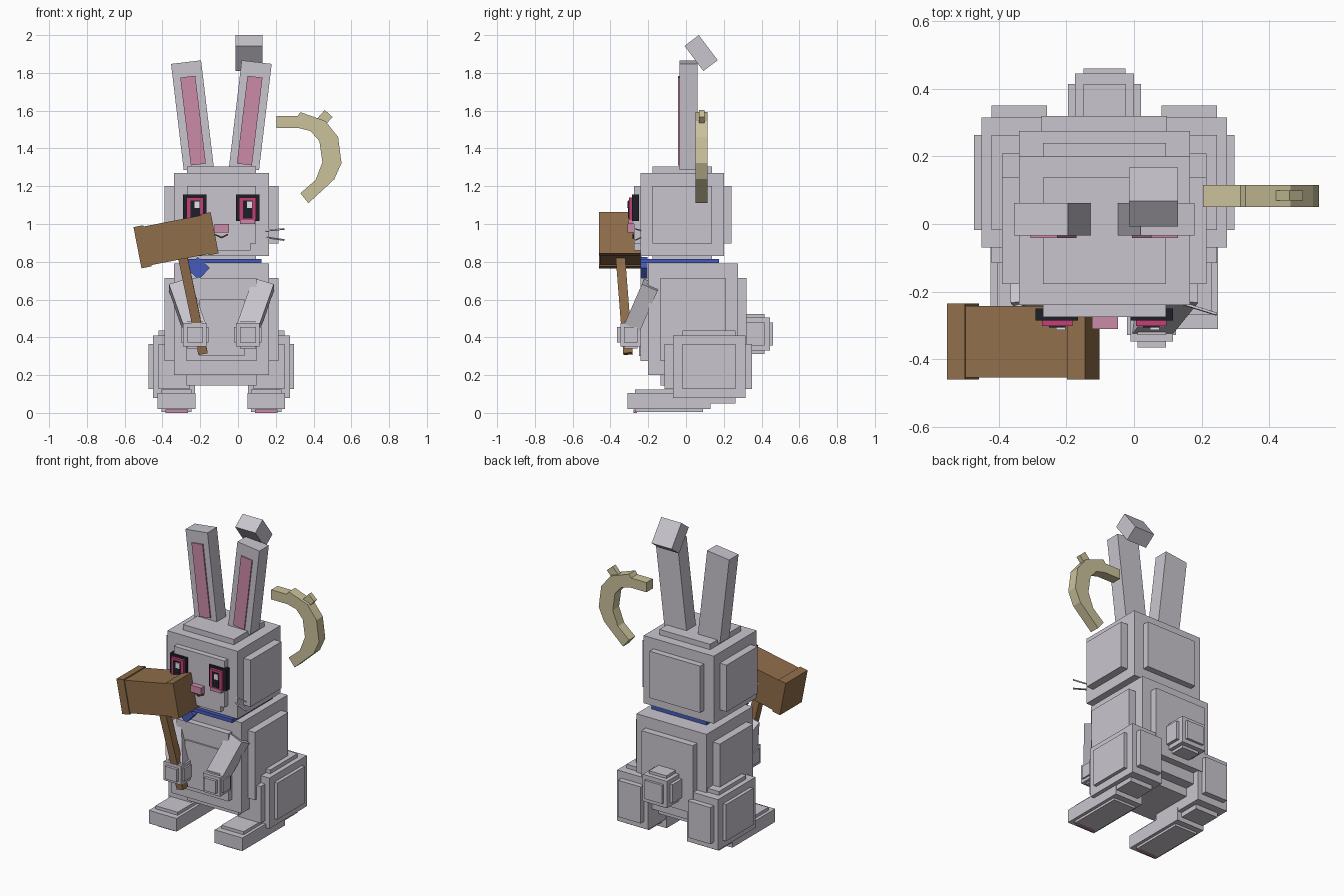
import bpy, bmesh, math
from mathutils import Matrix, Vector

cube = bpy.data.objects.get("Cube")
if cube:
    bpy.data.objects.remove(cube, do_unlink=True)

CX = -0.088  # symmetry plane of the animal


def material(name, rgb):
    m = bpy.data.materials.new(name)
    m.use_nodes = True
    m.diffuse_color = (*rgb, 1)
    bsdf = m.node_tree.nodes["Principled BSDF"]
    bsdf.inputs["Base Color"].default_value = (*rgb, 1)
    bsdf.inputs["Roughness"].default_value = 0.8
    return m


FUR = material("pale grey fur", (0.59, 0.56, 0.62))
PINK = material("soft pink", (0.60, 0.26, 0.39))
IRIS = material("deep pink", (0.53, 0.055, 0.18))
BLACK = material("near black", (0.013, 0.013, 0.023))
WHITE = material("eye white", (0.80, 0.80, 0.82))
BROWN = material("wood brown", (0.28, 0.155, 0.07))
DARK = material("dark brown", (0.10, 0.05, 0.025))
BLUE = material("ribbon blue", (0.06, 0.105, 0.50))
BEIGE = material("horn beige", (0.60, 0.54, 0.33))


def finish(name, bm, mat):
    bmesh.ops.recalc_face_normals(bm, faces=bm.faces)
    me = bpy.data.meshes.new(name)
    bm.to_mesh(me)
    bm.free()
    me.materials.append(mat)
    ob = bpy.data.objects.new(name, me)
    bpy.context.collection.objects.link(ob)
    return ob


def add_box(bm, centre, size, rot=Matrix.Identity(4)):
    mat = Matrix.Translation(centre) @ rot @ Matrix.Diagonal((*size, 1))
    bmesh.ops.create_cube(bm, size=1, matrix=mat)


def box(name, centre, size, mat, rot=Matrix.Identity(4)):
    bm = bmesh.new()
    add_box(bm, centre, size, rot)
    return finish(name, bm, mat)


def span(name, lo, hi, mat):
    lo, hi = Vector(lo), Vector(hi)
    return box(name, (lo + hi) / 2, hi - lo, mat)


def panelled(name, lo, hi, inset, raise_by, mat=FUR):
    """Block with a raised panel on each side; raise_by = -x +x -y +y -z +z."""
    bm = bmesh.new()
    lo, hi = Vector(lo), Vector(hi)
    add_box(bm, (lo + hi) / 2, hi - lo)
    for axis in range(3):
        a = lo + Vector(inset)
        b = hi - Vector(inset)
        a[axis] = lo[axis] - raise_by[2 * axis]
        b[axis] = hi[axis] + raise_by[2 * axis + 1]
        add_box(bm, (a + b) / 2, b - a)
    return finish(name, bm, mat)


def bar(name, a, b, width, depth, mat):
    """Box running from a to b; width lies along x, depth along y."""
    a, b = Vector(a), Vector(b)
    z = (b - a).normalized()
    y = z.cross(Vector((1, 0, 0))).normalized()
    x = y.cross(z)
    rot = Matrix((x, y, z)).transposed().to_4x4()
    return box(name, (a + b) / 2, (width, depth, (b - a).length), mat, rot)


# Head and body
panelled("head", (-0.34, -0.24, 0.83), (0.165, 0.20, 1.27),
         (0.07, 0.062, 0.068), (0.05, 0.05, 0.035, 0.04, 0.03, 0.035))
span("muzzle", (-0.24, -0.275, 0.86), (0.065, -0.235, 1.0), FUR)
panelled("body", (-0.34, -0.20, 0.20), (0.165, 0.275, 0.79),
         (0.067, 0.066, 0.075), (0.05, 0.05, 0.04, 0.045, 0.055, 0))
span("belly_patch", (-0.205, -0.25, 0.30), (0.035, -0.23, 0.60), FUR)
panelled("tail", (-0.175, 0.29, 0.33), (0.0, 0.445, 0.505),
         (0.025, 0.03, 0.027), (0.02, 0.02, 0, 0.015, 0.018, 0.018))

# Blue collar and knot
span("collar", (-0.27, -0.24, 0.793), (0.125, 0.175, 0.816), BLUE)
box("collar_knot", (-0.21, -0.222, 0.765), (0.085, 0.036, 0.085), BLUE,
    Matrix.Rotation(math.radians(42), 4, 'Y'))
box("collar_loop", (-0.255, -0.222, 0.79), (0.05, 0.036, 0.04), BLUE,
    Matrix.Rotation(math.radians(15), 4, 'Y'))

# Paired parts
for s, side in ((1, "left"), (-1, "right")):
    def X(d):
        return CX + s * d

    def pair(d0, d1):
        return sorted((X(d0), X(d1)))

    # legs
    x0, x1 = pair(0.140, 0.363)
    outer = (0, 0.022) if s > 0 else (0.022, 0)
    panelled(side + "_thigh", (x0, -0.07, 0.08), (x1, 0.315, 0.41),
             (0.03, 0.052, 0.046), (*outer, 0.045, 0.035, 0.03, 0.025))
    x0, x1 = pair(0.137, 0.337)
    panelled(side + "_foot", (x0, -0.31, 0.02), (x1, 0.13, 0.105),
             (0.02, 0.04, 0.02), (0, 0, 0, 0, 0.015, 0.02))
    x0, x1 = pair(0.177, 0.297)
    span(side + "_toe_pad", (x0, -0.278, 0.0), (x1, -0.26, 0.018), PINK)

    # arms and paws
    bar(side + "_arm", (X(0.223), -0.185, 0.68), (X(0.138), -0.29, 0.44),
        0.115, 0.09, FUR)
    x0, x1 = pair(0.078, 0.203)
    panelled(side + "_paw", (x0, -0.348, 0.352), (x1, -0.237, 0.475),
             (0.02, 0.02, 0.02), (0.01, 0.01, 0.018, 0.01, 0.01, 0.01))

    # ears with pink insides
    top, low = Vector((X(0.187), 0.014, 1.857)), Vector((X(0.120), 0.014, 1.295))
    bar(side + "_ear", top, low, 0.16, 0.096, FUR)
    bar(side + "_ear_inner", (X(0.178), -0.036, 1.78), (X(0.122), -0.036, 1.315),
        0.08, 0.012, PINK)

    # eyes, built outwards in layers
    x0, x1 = pair(0.078, 0.203)
    span(side + "_eye_frame", (x0, -0.285, 1.015), (x1, -0.25, 1.155), BLACK)
    x0, x1 = pair(0.094, 0.184)
    span(side + "_iris", (x0, -0.302, 1.02), (x1, -0.28, 1.14), IRIS)
    cx = X(0.139)
    span(side + "_pupil", (cx - 0.025, -0.307, 1.03), (cx + 0.025, -0.30, 1.125), BLACK)
    span(side + "_eye_glint", (cx - 0.004, -0.313, 1.085), (cx + 0.024, -0.306, 1.12), WHITE)
    span(side + "_lower_lid", (cx - 0.04, -0.305, 1.0), (cx + 0.04, -0.27, 1.022), PINK)

    # whiskers
    for n, (za, zb) in enumerate(((0.962, 0.974), (0.932, 0.915))):
        bar(f"{side}_whisker_{n + 1}", (X(0.215), -0.23, za), (X(0.333), -0.267, zb),
            0.007, 0.007, FUR)

# Nose and mouth
span("nose", (-0.125, -0.31, 0.955), (-0.048, -0.27, 1.0), PINK)
for s in (-1, 1):
    bar("mouth_half", (CX, -0.279, 0.928), (CX + s * 0.035, -0.279, 0.945),
        0.008, 0.008, DARK)

# Folded tip above the left ear
box("ear_tip", (0.058, 0.08, 1.905), (0.145, 0.095, 0.166), FUR,
    Matrix.Rotation(math.radians(37), 4, 'X'))

# Mallet: wooden head with end bands, and a handle through the paw
tilt = Matrix.Rotation(math.radians(-11), 4, 'Y')
mallet = Vector((-0.328, -0.348, 0.914))
box("mallet_head", mallet, (0.40, 0.212, 0.208), BROWN, tilt)
for s in (-1, 1):
    box("mallet_band", mallet + tilt @ Vector((s * 0.181, 0, 0)),
        (0.054, 0.225, 0.222), BROWN, tilt)
bar("mallet_handle", (-0.30, -0.35, 0.86), (-0.185, -0.307, 0.313), 0.05, 0.05, BROWN)

# Curved horn: extruded crescent with a small knob
crescent = [(.204, 1.571), (.315, 1.571), (.33, 1.592), (.463, 1.545), (.53, 1.46),
            (.548, 1.322), (.51, 1.237), (.373, 1.11), (.33, 1.163), (.41, 1.232),
            (.447, 1.327), (.431, 1.439), (.384, 1.492), (.32, 1.508), (.204, 1.508)]
bm = bmesh.new()
face = bm.faces.new([bm.verts.new((x, 0.05, z)) for x, z in crescent])
ext = bmesh.ops.extrude_face_region(bm, geom=[face])
bmesh.ops.translate(bm, vec=(0, 0.065, 0),
                    verts=[v for v in ext["geom"] if isinstance(v, bmesh.types.BMVert)])
finish("horn", bm, BEIGE)
box("horn_knob", (0.455, 0.084, 1.557), (0.055, 0.03, 0.075), BEIGE,
    Matrix.Rotation(math.radians(42), 4, 'Y'))
